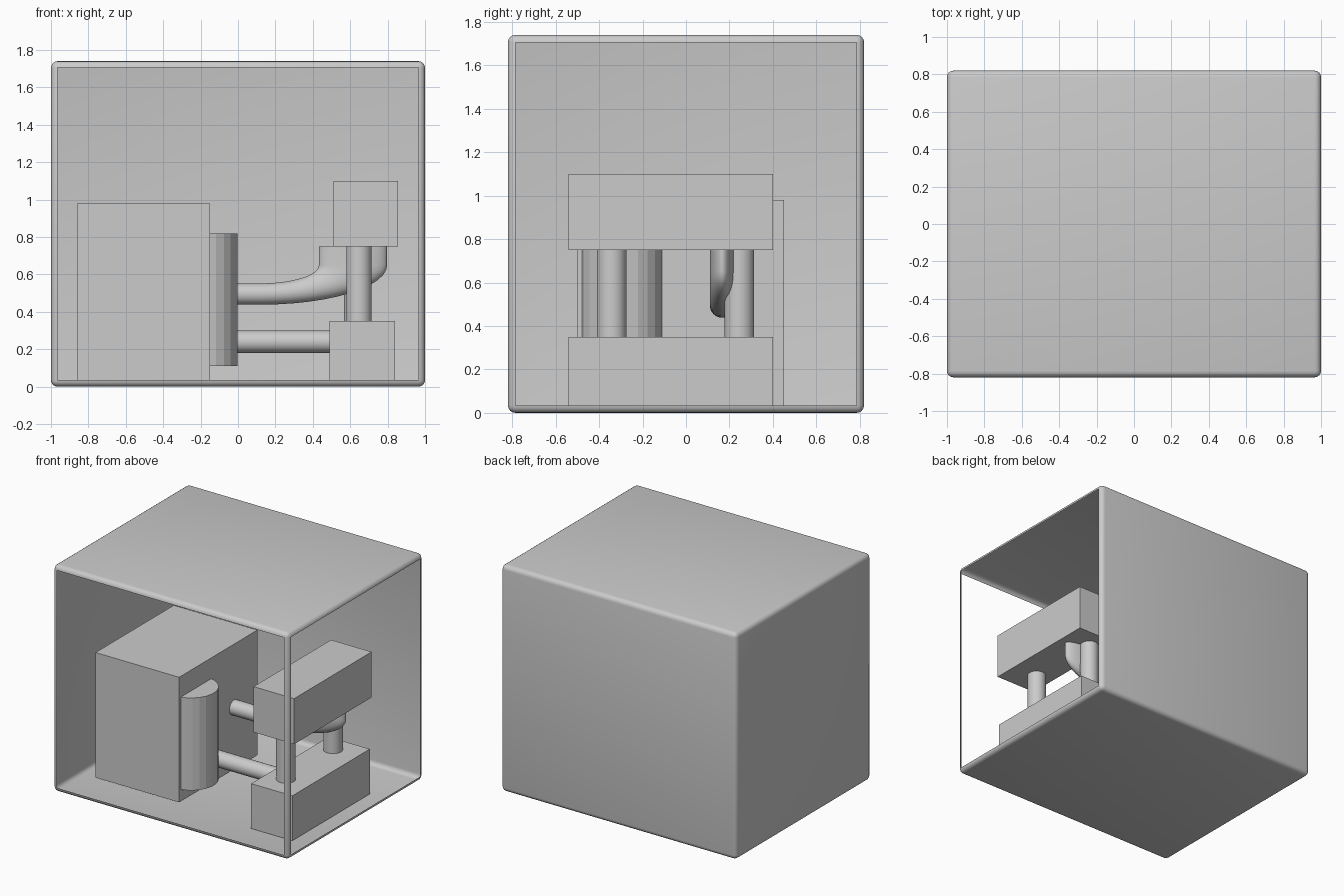
import bpy, bmesh, math
from mathutils import Matrix, Vector

if "Cube" in bpy.data.objects:
    bpy.data.objects.remove(bpy.data.objects["Cube"])


def finish(name, bm, smooth=False):
    mesh = bpy.data.meshes.new(name)
    bmesh.ops.recalc_face_normals(bm, faces=bm.faces)
    bm.to_mesh(mesh)
    bm.free()
    ob = bpy.data.objects.new(name, mesh)
    bpy.context.collection.objects.link(ob)
    if smooth:
        bpy.ops.object.select_all(action='DESELECT')
        ob.select_set(True)
        bpy.context.view_layer.objects.active = ob
        bpy.ops.object.shade_smooth_by_angle(angle=math.radians(40))
    return ob


def box_bm(lo, hi):
    lo, hi = Vector(lo), Vector(hi)
    bm = bmesh.new()
    m = Matrix.Translation((lo + hi) / 2) @ Matrix.Diagonal((*(hi - lo), 1))
    bmesh.ops.create_cube(bm, size=1, matrix=m)
    return bm


def cylinder(name, a, b, r, sides=32, turn=0.0, smooth=True):
    a, b = Vector(a), Vector(b)
    rot = (b - a).to_track_quat('Z', 'Y').to_matrix().to_4x4()
    m = Matrix.Translation((a + b) / 2) @ rot @ Matrix.Rotation(turn, 4, 'Z')
    bm = bmesh.new()
    bmesh.ops.create_cone(bm, cap_ends=True, segments=sides, radius1=r,
                          radius2=r, depth=(b - a).length, matrix=m)
    return finish(name, bm, smooth)


# Enclosure: rounded box sheet with the front and right panels removed
bm = box_bm((-1, -0.82, 0), (1, 0.82, 1.74))
bmesh.ops.bevel(bm, geom=bm.edges[:], offset=0.035, segments=4,
                profile=0.5, affect='EDGES')
bm.normal_update()
panels = [f for f in bm.faces if f.calc_area() > 1
          and (f.normal.y < -0.9 or f.normal.x > 0.9)]
bmesh.ops.delete(bm, geom=panels, context='FACES')
finish("enclosure", bm, True)

# Block-shaped units
for name, lo, hi in (
        ("main_unit", (-0.86, -0.50, 0.02), (-0.15, 0.45, 0.98)),
        ("lower_block", (0.49, -0.54, 0.005), (0.84, 0.40, 0.35)),
        ("upper_block", (0.51, -0.54, 0.75), (0.855, 0.40, 1.10))):
    finish(name, box_bm(lo, hi))

# Faceted drum half sunk in the main unit
cylinder("side_drum", (-0.19, -0.294, 0.11), (-0.19, -0.294, 0.82), 0.19,
         24, math.radians(7.5), False)

# Posts between the blocks and the straight pipe
cylinder("front_post", (0.647, -0.342, 0.34), (0.647, -0.342, 0.76), 0.068)
cylinder("rear_post", (0.635, 0.246, 0.34), (0.635, 0.246, 0.76), 0.068)
cylinder("straight_pipe", (-0.16, -0.14, 0.24), (0.50, -0.14, 0.24), 0.06)

# Bent pipe: a quarter-turn sweep stretched along x
R, r, stretch = 0.155, 0.057, 3.2
path = [((-0.15 - 0.119) / stretch, 0, 0)]
for i in range(13):
    t = math.radians(90 * i / 12)
    path.append((R * math.sin(t), R - R * math.cos(t), t))
path.append((R, 0.75 - 0.495, math.pi / 2))
bm = bmesh.new()
rings = []
for px, pz, t in path:
    ring = []
    for k in range(32):
        a = 2 * math.pi * k / 32
        c, s = r * math.cos(a), r * math.sin(a)
        ring.append(bm.verts.new((0.119 + stretch * (px - c * math.sin(t)),
                                  0.167 + s, 0.495 + pz + c * math.cos(t))))
    rings.append(ring)
for p, q in zip(rings, rings[1:]):
    for k in range(32):
        n = (k + 1) % 32
        bm.faces.new((p[k], p[n], q[n], q[k]))
bm.faces.new(rings[0])
bm.faces.new(rings[-1])
finish("bent_pipe", bm, True)
